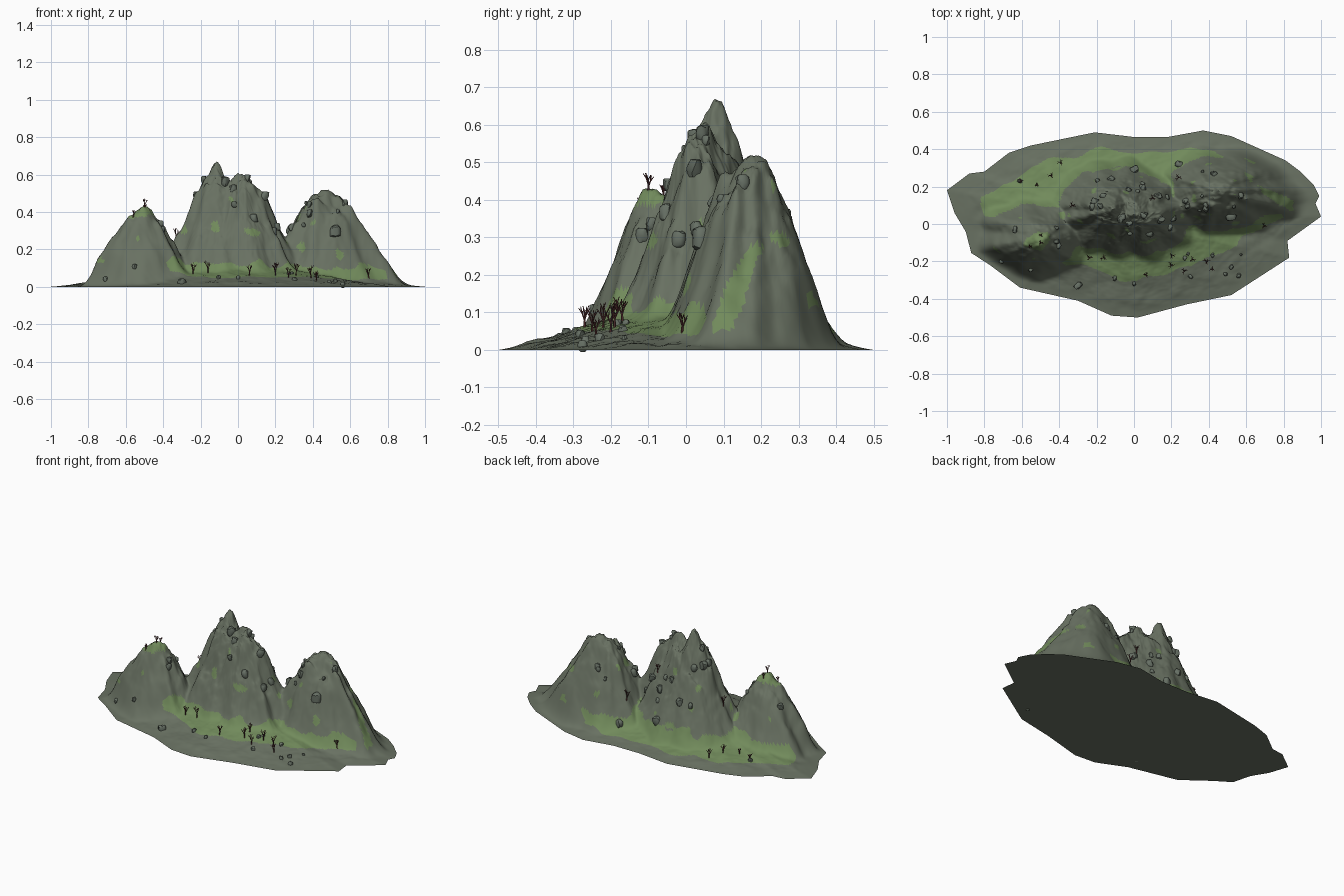
import bpy, bmesh, math, random
from mathutils import Vector, Matrix, noise
from mathutils.bvhtree import BVHTree

random.seed(4)
if "Cube" in bpy.data.objects:
    bpy.data.objects.remove(bpy.data.objects["Cube"])


def material(name, rgb):
    m = bpy.data.materials.new(name)
    m.use_nodes = True
    m.diffuse_color = (*rgb, 1)
    bsdf = m.node_tree.nodes["Principled BSDF"]
    bsdf.inputs["Base Color"].default_value = (*rgb, 1)
    bsdf.inputs["Roughness"].default_value = 0.9
    return m


ROCK = material("mountain rock", (0.14, 0.165, 0.122))
GRASS = material("moss green", (0.165, 0.255, 0.105))
STONE = material("boulder grey", (0.135, 0.162, 0.13))
BARK = material("shrub bark", (0.11, 0.036, 0.036))


def finish(bm, name, mats, angle):
    bmesh.ops.recalc_face_normals(bm, faces=bm.faces)
    mesh = bpy.data.meshes.new(name)
    bm.to_mesh(mesh)
    bm.free()
    for m in mats:
        mesh.materials.append(m)
    ob = bpy.data.objects.new(name, mesh)
    bpy.context.collection.objects.link(ob)
    bpy.ops.object.select_all(action="DESELECT")
    ob.select_set(True)
    bpy.context.view_layer.objects.active = ob
    bpy.ops.object.shade_smooth_by_angle(angle=math.radians(angle))


# Shoreline of the base
OUTLINE = [(-1, .18), (-.88, .27), (-.8, .28), (-.67, .38), (-.55, .42), (-.21, .49),
           (0, .465), (.18, .465), (.37, .5), (.52, .47), (.81, .34), (.89, .28),
           (.96, .21), (.99, .15), (.97, .11), (1, .04), (.82, -.09), (.83, -.18),
           (.52, -.38), (.28, -.43), (.02, -.5), (-.12, -.49), (-.3, -.41),
           (-.61, -.34), (-.77, -.22), (-.87, -.155), (-.9, -.04), (-.96, .06)]

# Peaks: x, y, height, reach to -x, +x, -y, +y, sharpness
PEAKS = [(-.5, -.08, .41, .40, .34, .26, .28, 0),
         (-.11, .08, .67, .37, .36, .28, .27, .75),
         (.04, .04, .575, .36, .36, .27, .28, .25),
         (.44, .17, .5, .37, .53, .30, .30, -.15)]


def peak_height(x, y):
    total = 0
    for i, (px, py, h, xm, xp, ym, yp, sharp) in enumerate(PEAKS):
        dx, dy = x - px, y - py
        dx /= xp if dx > 0 else xm
        dy /= yp if dy > 0 else ym
        d = math.hypot(dx, dy)
        # gullies run down the flanks
        if d > 1e-5:
            ray = Vector((dx / d * 2.6, dy / d * 2.6, i * 7 + d))
            d *= 1 + .16 * noise.noise(ray) * min(1, d * 3)
        d = min(d, 1)
        f = sharp * (1 - d) + (1 - sharp) * (1 + math.cos(math.pi * d)) / 2
        total += (h * max(f, 0)) ** 8
    return total ** .125


def ground_point(x, y, t):
    edge = min(1, (1 - t) / .17)
    edge = edge * edge * (3 - 2 * edge)
    p = peak_height(x, y) * edge
    apron = .15 * (1 - t) ** 1.15
    z = (p ** 3 + apron ** 3) ** (1 / 3)
    crag = noise.fractal(Vector((x * 11, y * 11, z * 5)), 1, 2, 4)
    z += crag * (.006 * edge + .05 * min(1, max(0, p - .05) / .5))
    return Vector((x, y, max(z, 0) if t < 1 else 0)), p


# Mountain terrain: concentric rings shrinking from the shoreline
rim = []
for a, b in zip(OUTLINE, OUTLINE[1:] + OUTLINE[:1]):
    a, b = Vector(a), Vector(b)
    n = max(1, round((b - a).length / .015))
    rim += [a.lerp(b, k / n) for k in range(n)]

RINGS = 110
bm = bmesh.new()
info = {}
rings = []
for r in range(1, RINGS + 1):
    t = r / RINGS
    ring = []
    for q in rim:
        co, p = ground_point(q.x * t, q.y * t, t)
        v = bm.verts.new(co)
        info[v] = (p, t)
        ring.append(v)
    rings.append(ring)
centre = bm.verts.new(ground_point(0, 0, 0)[0])
info[centre] = (.5, 0)
count = len(rim)
for k in range(count):
    j = (k + 1) % count
    bm.faces.new((centre, rings[0][k], rings[0][j]))
    for inner, outer in zip(rings, rings[1:]):
        bm.faces.new((inner[k], outer[k], outer[j], inner[j]))

# Moss on the apron, a strip up the left flank, small patches, the low summit
for f in bm.faces:
    p, t = info[f.verts[0]]
    c = f.calc_center_median()
    wobble = noise.noise(c * 8)
    reach = .6 + .21 * max(0, min(1, (c.y + .2) / .25))
    meadow = p < .11 + .07 * wobble and t < reach + .06 * wobble
    strip = c.x > .58 and .05 < c.z < .28 and abs(c.y - .07 - .42 * c.z) < .032 + .02 * wobble
    patch = .12 < c.z < .48 and noise.noise(c * 12 + Vector((3, 1, 5))) > .5
    cap = c.x < -.4 and c.z > .385 + .05 * wobble
    f.material_index = 1 if meadow or strip or patch or cap else 0
tree = BVHTree.FromBMesh(bm)
bm.faces.new(rings[-1])
finish(bm, "mountain_terrain", [ROCK, GRASS], 60)


def drop(x, y):
    hit, normal, _, _ = tree.ray_cast(Vector((x, y, 2)), Vector((0, 0, -1)))
    return hit, normal if normal.z > 0 else -normal


# Boulders: chunky stones, tall slabs where the slope is steep
bm = bmesh.new()


def boulder(x, y, size):
    hit, normal = drop(x, y)
    tall = 1.5 if normal.z < .5 else .8
    new = bmesh.ops.create_icosphere(bm, subdivisions=2, radius=size)["verts"]
    seed = Vector((x * 50, y * 50, 0))
    turn = Matrix.Rotation(random.uniform(0, 6.28), 3, "Z")
    for v in new:
        v.co *= 1 + .5 * noise.noise(v.co / size * 1.1 + seed)
        v.co.x = max(-.75 * size, min(.75 * size, v.co.x))
        v.co.z = max(-.75 * size, min(.75 * size, v.co.z)) * tall
        v.co = turn @ v.co + hit + normal * size * .05


for k in range(20):
    a = random.uniform(0, 6.28)
    d = random.uniform(.35, 1)
    boulder(-.04 + .3 * d * math.cos(a), .1 + .2 * d * math.sin(a), random.uniform(.012, .023))
for k in range(11):
    boulder(random.uniform(.27, .66), random.uniform(.06, .28), random.uniform(.01, .02))
for k in range(7):
    boulder(random.uniform(-.72, -.38), random.uniform(-.27, .0), random.uniform(.011, .018))
for k in range(8):
    boulder(random.uniform(-.3, .6), random.uniform(-.29, -.1), random.uniform(.008, .014))
for x, y, s in [(-.3, -.33, .02), (0, -.32, .012), (.52, -.23, .014), (.24, .32, .022),
                (-.61, .23, .014), (0, .29, .025), (-.07, .03, .025), (.52, .04, .028)]:
    boulder(x, y, s)
finish(bm, "boulders", [STONE], 40)

# Bare shrubs: tapered forking twigs
bm = bmesh.new()


def twig(start, direction, length, radius, depth):
    aim = direction.normalized()
    rot = aim.to_track_quat("Z", "Y").to_matrix().to_4x4()
    mat = Matrix.Translation(start + aim * length / 2) @ rot
    bmesh.ops.create_cone(bm, cap_ends=True, segments=5, radius1=radius,
                          radius2=radius * .55, depth=length, matrix=mat)
    if depth:
        spin = random.uniform(0, 6.28)
        for k in range(3):
            a = spin + k * 2.1
            side = Vector((math.cos(a), math.sin(a), .6)) * .6
            twig(start + aim * length * random.uniform(.6, .97), aim + side,
                 length * .75, radius * .68, depth - 1)


SHRUBS = [(-.24, -.18), (-.16, -.18), (.06, -.27), (.2, -.17), (.2, -.22), (.27, -.25),
          (.31, -.19), (.39, -.2), (.42, -.24), (.70, -.01), (-.39, .33), (-.44, .26),
          (-.52, .21), (-.61, .23), (.24, .25), (.1, .14), (-.33, .1),
          (-.56, -.12), (-.5, -.06), (-.5, -.1)]
for x, y in SHRUBS:
    hit, _ = drop(x, y)
    size = random.uniform(.027, .038) * (.7 if x < -.45 else 1)
    twig(hit - Vector((0, 0, .006)), Vector((random.uniform(-.15, .15), 0, 1)), size, .004, 2)
finish(bm, "bare_shrubs", [BARK], 50)
